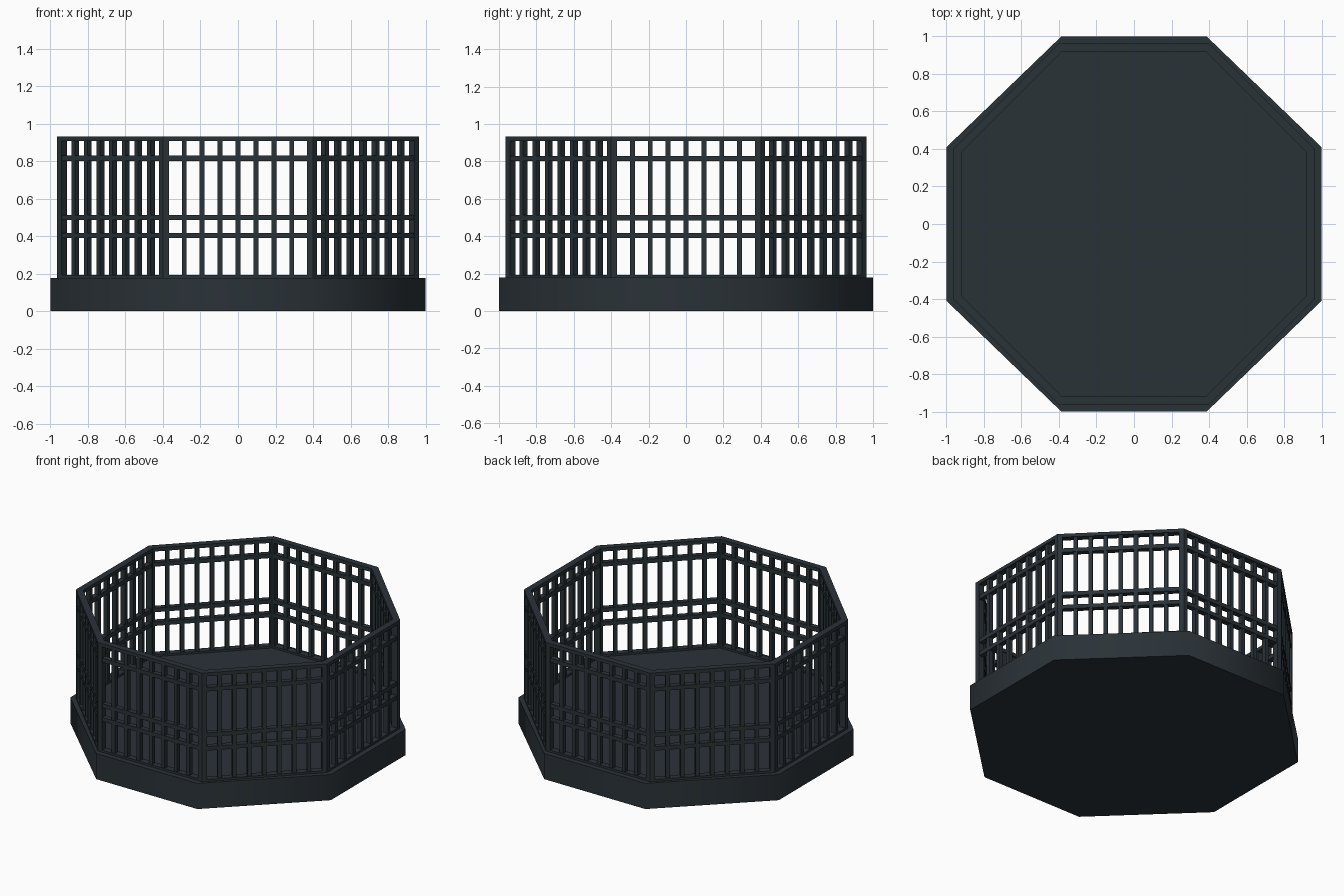
import bpy, bmesh, math
from mathutils import Vector

if "Cube" in bpy.data.objects:
    bpy.data.objects.remove(bpy.data.objects["Cube"])

iron = bpy.data.materials.new("dark slate iron")
iron.diffuse_color = (0.023, 0.032, 0.039, 1)
iron.use_nodes = True
iron.node_tree.nodes["Principled BSDF"].inputs["Base Color"].default_value = iron.diffuse_color


def octagon(r, a, b):
    """Octagon of half width r, corners at x = +-a and y = +-b."""
    return [Vector(p) for p in [(-a, -r), (a, -r), (r, -b), (r, b),
                                (a, r), (-a, r), (-r, b), (-r, -b)]]


BASE_OCT = octagon(1, 0.388, 0.41)
FENCE = octagon(0.964, 0.4, 0.4)


def inset(d):
    """Fence octagon moved inward by d on every side, with mitred corners."""
    out = []
    for i, p in enumerate(FENCE):
        e1 = (p - FENCE[i - 1]).normalized()
        e2 = (FENCE[(i + 1) % 8] - p).normalized()
        n1, n2 = Vector((-e1.y, e1.x)), Vector((-e2.y, e2.x))
        out.append(p + (n1 + n2) * d / (1 + n1.dot(n2)))
    return out


def prism(bm, pts, z0, z1):
    lo = [bm.verts.new((p.x, p.y, z0)) for p in pts]
    hi = [bm.verts.new((p.x, p.y, z1)) for p in pts]
    n = len(pts)
    bm.faces.new(lo[::-1])
    bm.faces.new(hi)
    for i in range(n):
        j = (i + 1) % n
        bm.faces.new((lo[i], lo[j], hi[j], hi[i]))


def ring(bm, d0, d1, z0, z1):
    """Closed mitred rail running round the octagon."""
    loops = []
    for d, z in ((d0, z0), (d0, z1), (d1, z1), (d1, z0)):
        loops.append([bm.verts.new((p.x, p.y, z)) for p in inset(d)])
    for k in range(4):
        a, b = loops[k], loops[(k + 1) % 4]
        for i in range(8):
            j = (i + 1) % 8
            bm.faces.new((a[i], a[j], b[j], b[i]))


def finish(bm, name, smooth=False):
    bmesh.ops.recalc_face_normals(bm, faces=bm.faces)
    for f in bm.faces:
        f.smooth = smooth
    me = bpy.data.meshes.new(name)
    bm.to_mesh(me)
    bm.free()
    if smooth:
        me.set_sharp_from_angle(angle=math.radians(50))
    me.materials.append(iron)
    ob = bpy.data.objects.new(name, me)
    bpy.context.collection.objects.link(ob)


BASE, TOP = 0.178, 0.932
DEPTH = 0.044               # frame depth
BO, BI = 0.006, 0.038       # bar depth range
BAR, POST = 0.026, 0.031    # bar width, post width from the corner

# Solid base, softly shaded round its sides
bm = bmesh.new()
prism(bm, BASE_OCT, 0, BASE)
finish(bm, "base", True)

# Top and bottom frame rails
bm = bmesh.new()
ring(bm, 0, DEPTH, TOP - 0.024, TOP)
ring(bm, 0, DEPTH, BASE - 0.005, BASE + 0.014)
finish(bm, "frame_rails")

# Thin cross rails
bm = bmesh.new()
for z in (0.404, 0.499, 0.815):
    ring(bm, BO - 0.002, BI + 0.002, z - 0.014, z + 0.014)
finish(bm, "cross_rails")

# Corner posts (mitred pairs) and vertical bars
posts, bars = bmesh.new(), bmesh.new()
o, n = inset(0), inset(DEPTH)
for i in range(8):
    j = (i + 1) % 8
    e = (o[j] - o[i]).normalized()
    inw = Vector((-e.y, e.x))
    for c, s in ((i, 1), (j, -1)):
        q = o[c] + e * s * POST
        prism(posts, [o[c], q, q + inw * DEPTH, n[c]], BASE, TOP - 0.02)
    mid = (o[i] + o[j]) / 2
    step = ((o[j] - o[i]).length - 2 * POST + BAR) / 8
    for k in range(-3, 4):
        c = mid + e * k * step
        h = e * BAR / 2
        prism(bars, [c - h + inw * BO, c + h + inw * BO,
                     c + h + inw * BI, c - h + inw * BI], BASE, TOP - 0.02)
finish(posts, "corner_posts")
finish(bars, "vertical_bars")
